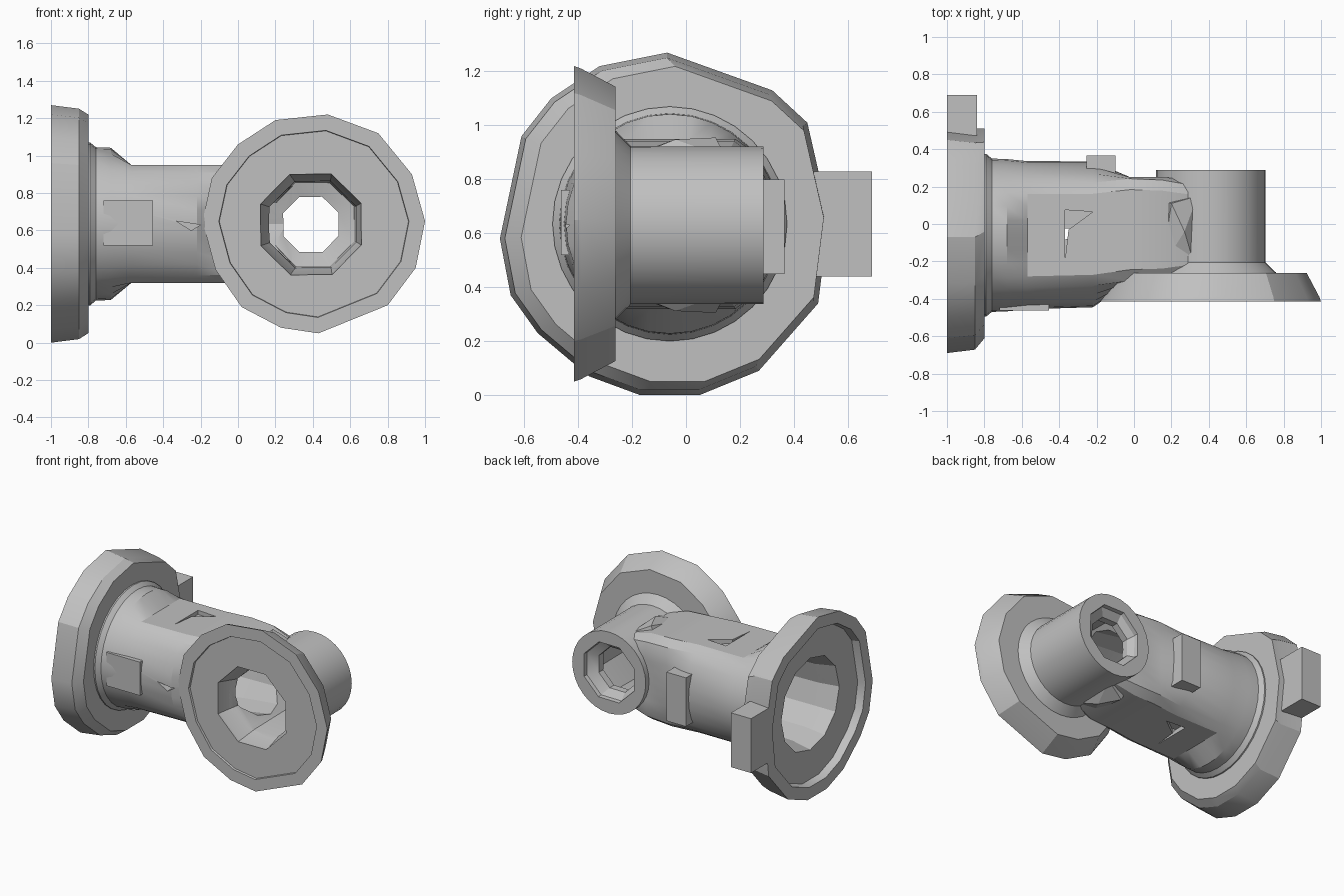
import bpy, bmesh
from math import cos, sin, pi, radians

cube = bpy.data.objects.get("Cube")
if cube:
    bpy.data.objects.remove(cube)

grey = bpy.data.materials.new("cast grey")
grey.use_nodes = True
grey.diffuse_color = (0.53, 0.53, 0.53, 1)
grey.node_tree.nodes["Principled BSDF"].inputs["Base Color"].default_value = (0.53, 0.53, 0.53, 1)


def along_x(t, a, b):
    return (t, a, b)


def along_y(t, a, b):
    return (a, t, b)


def along_z(t, a, b):
    return (a, b, t)


def finish(name, bm):
    bmesh.ops.recalc_face_normals(bm, faces=bm.faces)
    mesh = bpy.data.meshes.new(name)
    bm.to_mesh(mesh)
    bm.free()
    mesh.materials.append(grey)
    ob = bpy.data.objects.new(name, mesh)
    bpy.context.collection.objects.link(ob)
    return ob


def loft(name, rings, place):
    """Skin a list of (position, [(a, b), ...]) sections into a closed solid."""
    bm = bmesh.new()
    loops = [[bm.verts.new(place(t, a, b)) for a, b in pts] for t, pts in rings]
    n = len(loops[0])
    for lo, hi in zip(loops, loops[1:]):
        for i in range(n):
            j = (i + 1) % n
            bm.faces.new((lo[i], lo[j], hi[j], hi[i]))
    bm.faces.new(loops[0])
    bm.faces.new(loops[-1])
    return finish(name, bm)


def prism(name, corners, start, end, place):
    return loft(name, [(start, corners), (end, corners)], place)


def box(name, lo, hi):
    corners = [(lo[0], lo[1]), (hi[0], lo[1]), (hi[0], hi[1]), (lo[0], hi[1])]
    return prism(name, corners, lo[2], hi[2], along_z)


def circle(ca, cb, r, n=32, clip_a=9, clip_b=9, turn=0.0):
    """Circle with optional flats on either axis."""
    pts = []
    for i in range(n):
        t = 2 * pi * i / n + turn
        a = max(-clip_a, min(clip_a, r * cos(t)))
        b = max(-clip_b, min(clip_b, r * sin(t)))
        pts.append((ca + a, cb + b))
    return pts


def scaled(pts, ca, cb, s, shift=0.0):
    return [(ca + shift + (a - ca) * s, cb + (b - cb) * s) for a, b in pts]


# Flange outlines
big = [(-.07, 1.27), (.32, 1.13), (.45, 1.01), (.53, .66), (.49, .34), (.27, .09),
       (.05, 0), (-.17, 0), (-.36, .07), (-.55, .23), (-.65, .37), (-.69, .58),
       (-.61, .96), (-.5, 1.1), (-.32, 1.22)]
small = [(.48, 1.22), (.75, 1.12), (.93, .9), (1, .65), (.95, .4), (.8, .2), (.43, .05),
         (.23, .08), (.02, .19), (-.12, .39), (-.19, .65), (-.14, .88), (0, 1.06), (.2, 1.19)]
BY, SX, CZ = -0.08, 0.41, 0.635

main_flange = loft("main_flange", [
    (-1, big), (-.85, scaled(big, BY, CZ, .97)),
    (-.8, scaled(big, BY, CZ, .92, .03))], along_x)
front_flange = loft("front_flange", [
    (-.415, small), (-.39, scaled(small, SX, CZ, .985)),
    (-.262, scaled(small, SX, CZ, .87))], along_y)

# Main pipe: round collar, then flats above and below, then a squared neck
main_pipe = loft("main_pipe", [
    (-.88, circle(-.06, CZ, .435)), (-.79, circle(-.06, CZ, .435)),
    (-.76, circle(-.06, CZ, .41)), (-.68, circle(-.06, CZ, .407)),
    (-.57, circle(-.06, CZ, .396, clip_b=.315)),
    (-.22, circle(-.055, CZ, .39, clip_b=.315)),
    (-.02, circle(-.03, CZ, .385, clip_a=.28, clip_b=.315)),
    (.15, circle(-.03, CZ, .375, clip_a=.28, clip_b=.307)),
    (.29, circle(-.03, CZ, .34, clip_a=.27, clip_b=.265))], along_x)

# Cross pipe with a small fillet against its flange
cross_pipe = loft("cross_pipe", [
    (-.3, circle(SX, .63, .36)), (-.26, circle(SX, .63, .35)),
    (-.205, circle(SX, .63, .293)), (.288, circle(SX, .63, .292))], along_y)

# Lugs and pads
flange_lug = box("flange_lug", (-1, .4, .44), (-.84, .69, .83))
back_pad = box("back_pad", (-.255, .2, .45), (-.1, .365, .8))
front_pad = box("front_pad", (-.72, -.463, .52), (-.455, -.36, .76))


# Ridges over and under the joint of the pipes
def joint_ridge(name, side):
    bm = bmesh.new()
    for x, y, h in [(.16, .12, .25), (.34, .15, .25), (.15, -.23, .25), (.32, -.21, .25),
                    (.27, -.04, .318), (.2, .11, .325)]:
        bm.verts.new((x, y, .63 + side * h))
    bmesh.ops.convex_hull(bm, input=bm.verts)
    return finish(name, bm)


upper_ridge = joint_ridge("upper_ridge", 1)
lower_ridge = joint_ridge("lower_ridge", -1)

# Cutters: face recesses and bores
main_recess = loft("main_recess", [
    (-1.1, scaled(big, BY, CZ, .9)), (-.945, scaled(big, BY, CZ, .85))], along_x)
main_hole = loft("main_hole", [(x, circle(y, CZ, r, 12)) for x, y, r in (
    (-1.05, -.06, .33), (-.95, -.06, .33), (-.8, -.06, .3), (-.2, -.05, .29),
    (.1, -.04, .24), (.35, -.04, .2))], along_x)
front_recess = loft("front_recess", [
    (-.5, scaled(small, SX, CZ, .88)), (-.4, scaled(small, SX, CZ, .85))], along_y)
cross_hole = loft("cross_hole", [(y, circle(x, .632, r, 8, turn=.4)) for y, x, r in (
    (-.5, .39, .295), (-.38, .39, .29), (-.25, .4, .25), (.15, .4, .24), (.17, .39, .16),
    (.22, .39, .16), (.26, SX, .21), (.33, SX, .22))], along_y)

# Cutters: shallow pockets
wedge = [(-.37, .075), (-.22, .065), (-.35, -.03), (-.37, -.2)]
top_pocket = prism("top_pocket", wedge, .92, 1.1, along_z)
bottom_pocket = prism("bottom_pocket", wedge, .2, .35, along_z)
side_notch = prism("side_notch", [(-.33, .65), (-.2, .63), (-.25, .6)], -.6, -.39, along_y)

cuts = {
    main_flange: [main_recess, main_hole],
    main_pipe: [main_hole, cross_hole, top_pocket, bottom_pocket, side_notch],
    front_flange: [front_recess, cross_hole],
    cross_pipe: [cross_hole, main_hole],
    flange_lug: [main_recess],
    upper_ridge: [cross_hole],
    lower_ridge: [cross_hole],
}
for part, cutters in cuts.items():
    bpy.context.view_layer.objects.active = part
    for cutter in cutters:
        mod = part.modifiers.new("cut", "BOOLEAN")
        mod.operation = "DIFFERENCE"
        mod.solver = "EXACT"
        mod.object = cutter
        bpy.ops.object.modifier_apply(modifier=mod.name)
for cutter in {c for group in cuts.values() for c in group}:
    bpy.data.objects.remove(cutter)

# Smooth the round walls and keep the edges crisp
bpy.ops.object.select_all(action="DESELECT")
for part in (main_pipe, cross_pipe, main_flange, front_flange):
    part.select_set(True)
bpy.context.view_layer.objects.active = main_pipe
bpy.ops.object.shade_smooth_by_angle(angle=radians(25))
